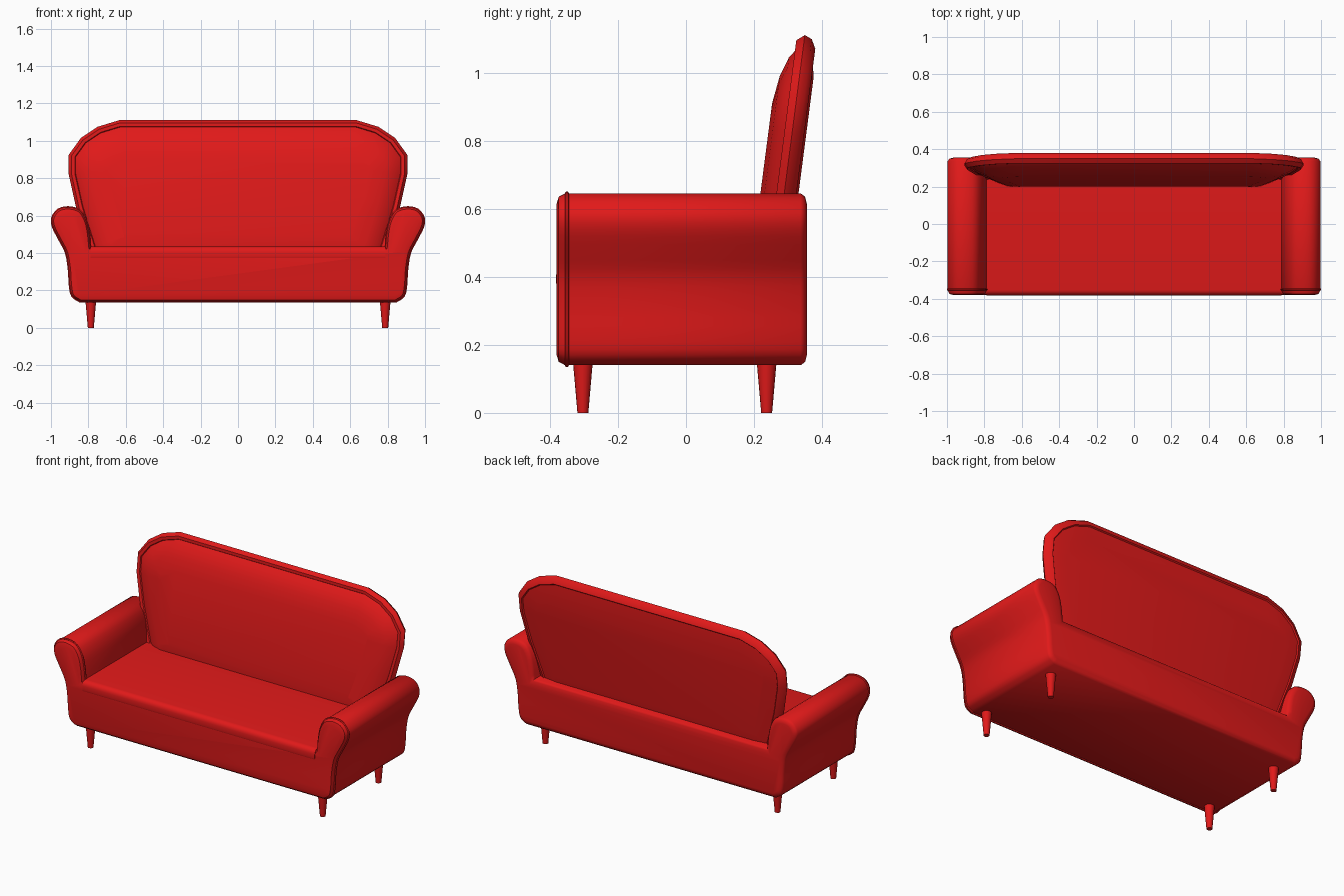
import bpy, bmesh, math
from mathutils import Vector

if "Cube" in bpy.data.objects:
    bpy.data.objects.remove(bpy.data.objects["Cube"])

red = bpy.data.materials.new("red_fabric")
red.diffuse_color = (0.75, 0.01, 0.01, 1)
red.use_nodes = True
red.node_tree.nodes["Principled BSDF"].inputs["Base Color"].default_value = red.diffuse_color


def finish(ob, angle=40):
    ob.data.materials.append(red)
    bpy.ops.object.select_all(action='DESELECT')
    ob.select_set(True)
    bpy.context.view_layer.objects.active = ob
    bpy.ops.object.shade_smooth_by_angle(angle=math.radians(angle))


def spline(pts, steps=3):
    """Catmull-Rom curve through the points."""
    p = [Vector(q) for q in pts]
    p = [2 * p[0] - p[1]] + p + [2 * p[-1] - p[-2]]
    out = []
    for a, b, c, d in zip(p, p[1:], p[2:], p[3:]):
        for i in range(steps):
            t = i / steps
            out.append(0.5 * (2 * b + (c - a) * t + (2 * a - 5 * b + 4 * c - d) * t * t
                              + (3 * b - a - 3 * c + d) * t ** 3))
    return out + [p[-2]]


def mirrored(half):
    """Close a right-hand half outline (bottom to top) with its mirror image."""
    half = [Vector(p) for p in half]
    return half + [Vector((-p.x, p.y)) for p in reversed(half)]


def inset(poly, d):
    """Move every edge of a counter-clockwise outline inward by d."""
    out = []
    for i, p in enumerate(poly):
        a, b = (p - poly[i - 1]).normalized(), (poly[(i + 1) % len(poly)] - p).normalized()
        na, nb = Vector((-a.y, a.x)), Vector((-b.y, b.x))
        out.append(p + (na + nb) * d / (1 + na.dot(nb)))
    return out


def loft(name, outline, rings, lean=lambda z: 0):
    """Bridge inset copies of an xz outline; rings are (inset, y)."""
    bm = bmesh.new()
    loops = [[bm.verts.new((p.x, y + lean(p.y), p.y)) for p in inset(outline, d)]
             for d, y in rings]
    n = len(outline)
    for a, b in zip(loops, loops[1:]):
        for i in range(n):
            j = (i + 1) % n
            bm.faces.new((a[i], a[j], b[j], b[i]))
    bm.faces.new(loops[0])
    bm.faces.new(loops[-1])
    bmesh.ops.recalc_face_normals(bm, faces=bm.faces)
    me = bpy.data.meshes.new(name)
    bm.to_mesh(me)
    bm.free()
    ob = bpy.data.objects.new(name, me)
    bpy.context.collection.objects.link(ob)
    finish(ob)
    return ob


# Body with both rolled arms, one continuous cross-section
arm = spline([(0.845, 0.14), (0.887, 0.17), (0.90, 0.23), (0.905, 0.31), (0.92, 0.4),
              (0.955, 0.47), (0.99, 0.54), (0.993, 0.59), (0.96, 0.633), (0.905, 0.645),
              (0.845, 0.627), (0.81, 0.57), (0.795, 0.5), (0.788, 0.43)])
body = mirrored(arm)
loft("body_and_arms", body, [(0.03, -0.38), (0.01, -0.374), (0, -0.355),
                             (0, 0.337), (0.01, 0.35), (0.03, 0.355)])

# Piping around the front panel
cu = bpy.data.curves.new("front_piping", 'CURVE')
cu.dimensions = '3D'
cu.bevel_depth = 0.006
cu.bevel_resolution = 1
sp = cu.splines.new('POLY')
sp.points.add(len(body) - 1)
for pt, p in zip(sp.points, body):
    pt.co = (p.x, -0.35, p.y, 1)
sp.use_cyclic_u = True
pipe = bpy.data.objects.new("front_piping", cu)
bpy.context.collection.objects.link(pipe)
bpy.context.view_layer.objects.active = pipe
pipe.select_set(True)
bpy.ops.object.convert(target='MESH')
finish(bpy.context.object)

# Seat with rounded front edge
bpy.ops.mesh.primitive_cube_add(size=1, location=(0, -0.065, 0.393))
seat = bpy.context.object
seat.name = "seat"
seat.scale = (1.575, 0.633, 0.084)
bpy.ops.object.transform_apply(location=False, rotation=False, scale=True)
bm = bmesh.new()
bm.from_mesh(seat.data)
edges = [e for e in bm.edges if all(v.co.y < 0 for v in e.verts)
         and abs(e.verts[0].co.z - e.verts[1].co.z) < 0.01]
bmesh.ops.bevel(bm, geom=edges, offset=0.03, segments=4, profile=0.5, affect='EDGES')
bm.to_mesh(seat.data)
bm.free()
finish(seat)

# Leaning backrest with padded front, thick rim and rear panel
back = mirrored([(0.765, 0.3), (0.80, 0.43), (0.865, 0.64), (0.905, 0.82), (0.905, 0.925),
                 (0.84, 1.015), (0.75, 1.075), (0.635, 1.11)])
loft("backrest", back,
     [(0.2, -0.052), (0.12, -0.04), (0.065, -0.02), (0.037, 0.003), (0.033, -0.003),
      (0.015, -0.005), (0, 0.018), (0.012, 0.04), (0.04, 0.054), (0.046, 0.048), (0.13, 0.06)],
     lean=lambda z: 0.27 + (z - 0.64) * 0.13)

# Tapered legs
for x in (-0.787, 0.787):
    for y, side in ((-0.303, "front"), (0.237, "rear")):
        bpy.ops.mesh.primitive_cone_add(vertices=16, radius1=0.016, radius2=0.03,
                                        depth=0.16, location=(x, y, 0.08))
        leg = bpy.context.object
        leg.name = side + "_leg"
        finish(leg)
